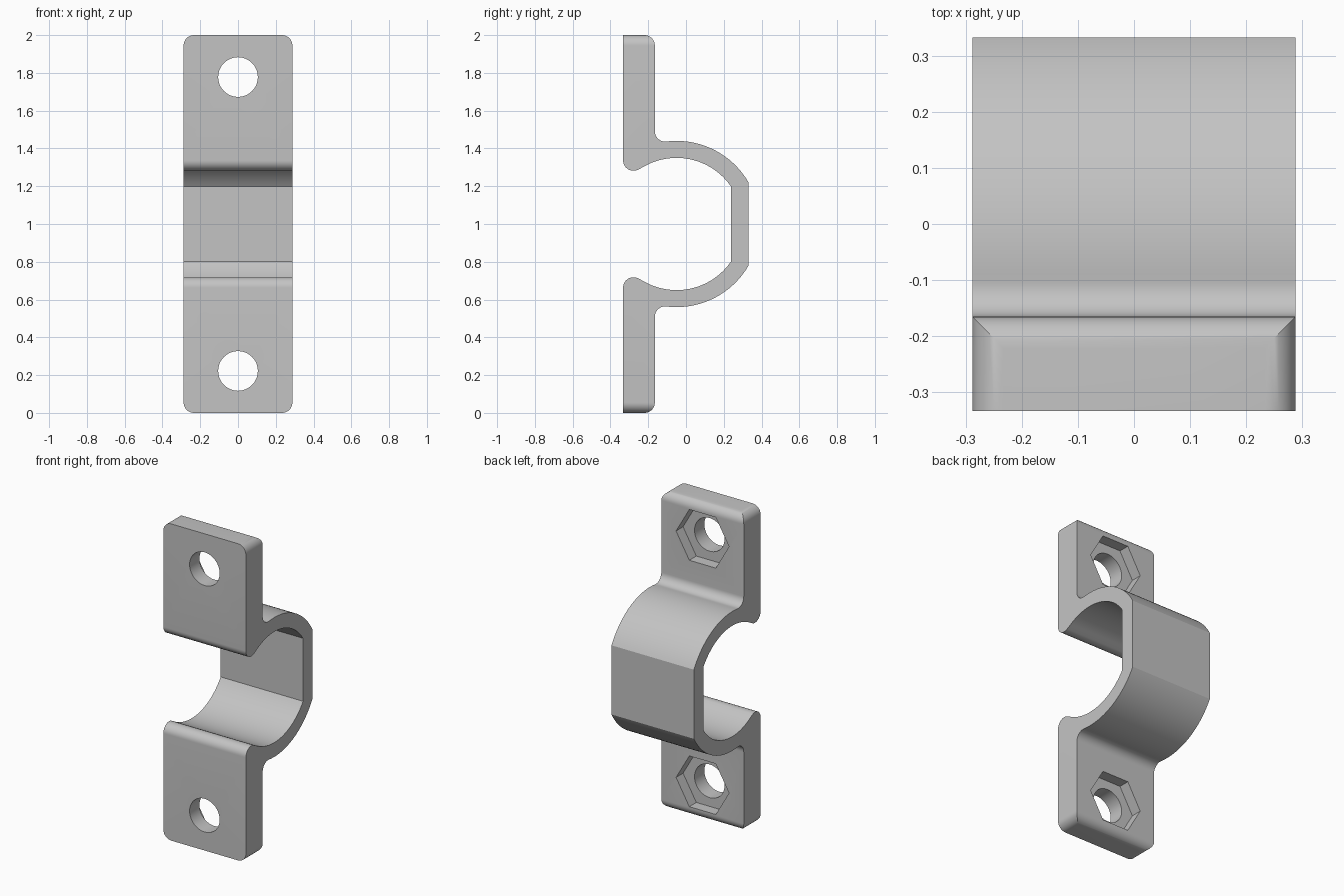
import bpy
import bmesh
from math import sin, cos, pi, radians, sqrt, asin, atan2, degrees

cube = bpy.data.objects.get("Cube")
if cube:
    bpy.data.objects.remove(cube)

HALF_W = 0.288
FRONT, BACK = -0.333, -0.165     # flange faces
RING_Y, RING_Z = -0.05, 1.0      # ring centre
R_IN, R_OUT = 0.35, 0.44
FLAT_IN, FLAT_OUT = 0.238, 0.332  # flattened back of the ring
R = 0.055                        # common rounding radius
HOLE_Z = 0.778                   # hole distance from mid height

grey = bpy.data.materials.new("grey")
grey.use_nodes = True
grey.diffuse_color = (0.55, 0.55, 0.55, 1)
grey.node_tree.nodes["Principled BSDF"].inputs["Base Color"].default_value = grey.diffuse_color


def arc(cx, cy, r, start, end, n):
    return [(cx + r * cos(radians(start + (end - start) * i / n)),
             cy + r * sin(radians(start + (end - start) * i / n))) for i in range(n + 1)]


def prism(name, points, to_3d, low, high):
    """Extrude a closed 2D outline between two depths."""
    bm = bmesh.new()
    a = [bm.verts.new(to_3d(p, low)) for p in points]
    b = [bm.verts.new(to_3d(p, high)) for p in points]
    bm.faces.new(a)
    bm.faces.new(b[::-1])
    for i in range(len(a)):
        j = (i + 1) % len(a)
        bm.faces.new((a[i], b[i], b[j], a[j]))
    bmesh.ops.recalc_face_normals(bm, faces=bm.faces)
    mesh = bpy.data.meshes.new(name)
    bm.to_mesh(mesh)
    bm.free()
    mesh.materials.append(grey)
    obj = bpy.data.objects.new(name, mesh)
    bpy.context.collection.objects.link(obj)
    return obj


def side(p, x):
    return (x, p[0], p[1])


def face_on(p, y):
    return (p[0], y, p[1])


# Upper half of the clamp outline, inner wall to flange to outer wall
in_angle = degrees(asin(sqrt(R_IN**2 - (FLAT_IN - RING_Y)**2) / R_IN))
out_angle = degrees(asin(sqrt(R_OUT**2 - (FLAT_OUT - RING_Y)**2) / R_OUT))
fillet_y = BACK + R
fillet_z = RING_Z + sqrt((R_OUT + R)**2 - (fillet_y - RING_Y)**2)
blend = degrees(atan2(fillet_z - RING_Z, fillet_y - RING_Y))

half = arc(RING_Y, RING_Z, R_IN, in_angle, 121, 32)
half += arc(FRONT + R, 1.337, R, 301, 180, 14)             # rounded lip
half += [(FRONT, 2.0)]
half += arc(BACK - R, 2.0 - R, R, 90, 0, 10)               # end rounding
half += arc(fillet_y, fillet_z, R, 180, 180 + blend, 12)   # fillet to ring
half += arc(RING_Y, RING_Z, R_OUT, blend, out_angle, 32)[1:]
outline = half + [(y, 2.0 - z) for y, z in reversed(half)]
clamp = prism("pipe_clamp", outline, side, -0.4, 0.4)

# Rounded plate that trims the width and the four corners
corners = []
for sx, sz, start in ((1, 1, 0), (-1, 1, 90), (-1, -1, 180), (1, -1, 270)):
    corners += arc(sx * (HALF_W - R), 1 + sz * (1 - R), R, start, start + 90, 10)
cutters = [(prism("trim_plate", corners, face_on, -0.6, 0.6), 'INTERSECT')]

# Bolt holes and hexagonal nut pockets
for label, s in (("upper", 1), ("lower", -1)):
    z = 1 + s * HOLE_Z
    cutters.append((prism(label + "_bolt_hole", arc(0, z, 0.105, 0, 360, 48)[:-1],
                          face_on, -0.5, 0), 'DIFFERENCE'))
    cutters.append((prism(label + "_nut_pocket", arc(0, z, 0.185, 0, 360, 6)[:-1],
                          face_on, BACK - 0.07, 0), 'DIFFERENCE'))

for cutter, operation in cutters:
    mod = clamp.modifiers.new(cutter.name, 'BOOLEAN')
    mod.operation = operation
    mod.solver = 'EXACT'
    mod.object = cutter

# Apply the cuts and remove the cutters
bpy.context.view_layer.objects.active = clamp
clamp.select_set(True)
for mod in list(clamp.modifiers):
    bpy.ops.object.modifier_apply(modifier=mod.name)
for cutter, _ in cutters:
    bpy.data.objects.remove(cutter)
bpy.ops.object.shade_smooth_by_angle(angle=radians(20))
